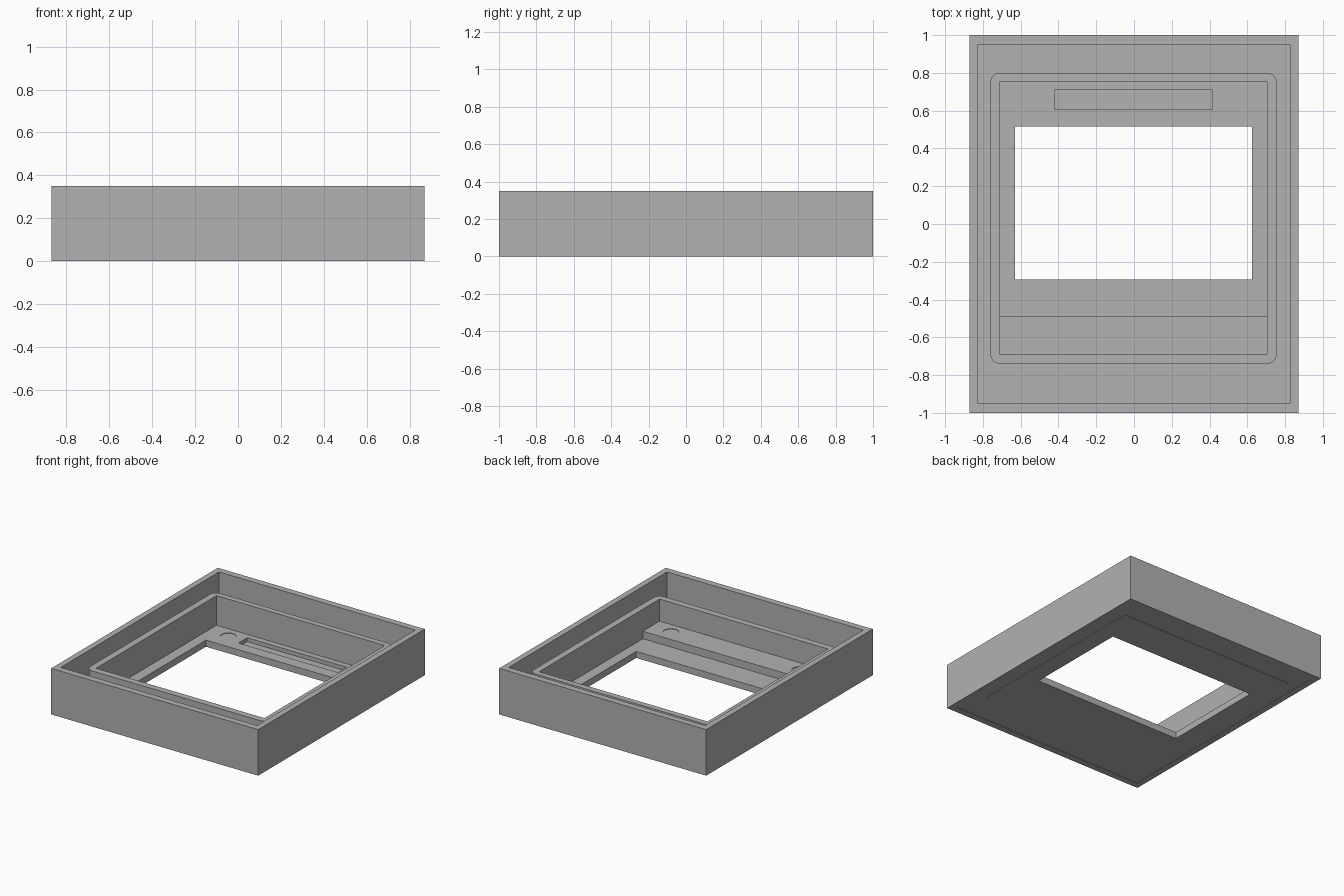
import bpy
import bmesh

cube = bpy.data.objects.get("Cube")
if cube:
    bpy.data.objects.remove(cube, do_unlink=True)

# Single matte grey
grey = bpy.data.materials.new("plain grey")
grey.use_nodes = True
colour = (0.445, 0.445, 0.445, 1)
grey.diffuse_color = colour
grey.node_tree.nodes["Principled BSDF"].inputs["Base Color"].default_value = colour


def finish(name, bm):
    mesh = bpy.data.meshes.new(name)
    bm.to_mesh(mesh)
    bm.free()
    mesh.materials.append(grey)
    obj = bpy.data.objects.new(name, mesh)
    bpy.context.collection.objects.link(obj)
    return obj


def block(name, xs, ys, zs, radius=0):
    """Box spanning the given ranges, with optional rounded upright edges."""
    bm = bmesh.new()
    bmesh.ops.create_cube(bm, size=1)
    for v in bm.verts:
        for axis, (low, high) in enumerate((xs, ys, zs)):
            v.co[axis] = high if v.co[axis] > 0 else low
    if radius:
        upright = [e for e in bm.edges if abs(e.verts[0].co.z - e.verts[1].co.z) > 0.01]
        bmesh.ops.bevel(bm, geom=upright, offset=radius, segments=8,
                        profile=0.5, affect='EDGES')
    return finish(name, bm)


def disc(x, y, z, radius, depth):
    bm = bmesh.new()
    bmesh.ops.create_cone(bm, cap_ends=True, segments=32,
                          radius1=radius, radius2=radius, depth=depth * 2)
    bmesh.ops.translate(bm, verts=bm.verts, vec=(x, y, z))
    return finish("disc_cutter", bm)


def cut(target, cutter):
    """Subtract the cutter from the target, then discard the cutter."""
    mod = target.modifiers.new("cut", 'BOOLEAN')
    mod.operation = 'DIFFERENCE'
    mod.solver = 'EXACT'
    mod.object = cutter
    bpy.context.view_layer.objects.active = target
    bpy.ops.object.modifier_apply(modifier=mod.name)
    bpy.data.objects.remove(cutter, do_unlink=True)


# Main dimensions
floor, wall_top, ring_top, ledge_top = 0.05, 0.35, 0.275, 0.107
cavity_x, cavity_y = (-0.825, 0.825), (-0.95, 0.95)
ring_x, ring_y = (-0.76, 0.755), (-0.74, 0.80)
pocket_x, pocket_y = (-0.71, 0.705), (-0.69, 0.755)
dent = 0.004

# Outer tray with its window opening and blind slot
tray = block("outer_tray", (-0.87, 0.87), (-1, 1), (0, wall_top))
cut(tray, block("cavity", cavity_x, cavity_y, (floor, 1)))
cut(tray, block("window", (-0.63, 0.625), (-0.295, 0.515), (-1, 1)))
cut(tray, block("slot", (-0.42, 0.415), (0.605, 0.71), (0.02, 1)))

# Shallow channel on the underside
channel = block("channel", cavity_x, cavity_y, (-0.1, dent))
cut(channel, block("channel_core", ring_x, ring_y, (-1, 1), 0.05))
cut(tray, channel)

# Inner wall with rounded outer corners
ring = block("inner_wall", ring_x, ring_y, (floor, ring_top), 0.05)
cut(ring, block("pocket", pocket_x, pocket_y, (-1, 1)))

# Raised ledge along the front of the pocket
ledge = block("front_ledge", pocket_x, (pocket_y[0], -0.49), (floor, ledge_top))

# Round dents in the floor and ledge
for side in (-1, 1):
    cut(tray, disc(side * 0.54, 0.655, floor, 0.055, dent))
    cut(ledge, disc(side * 0.54, -0.59, ledge_top, 0.055, dent))
